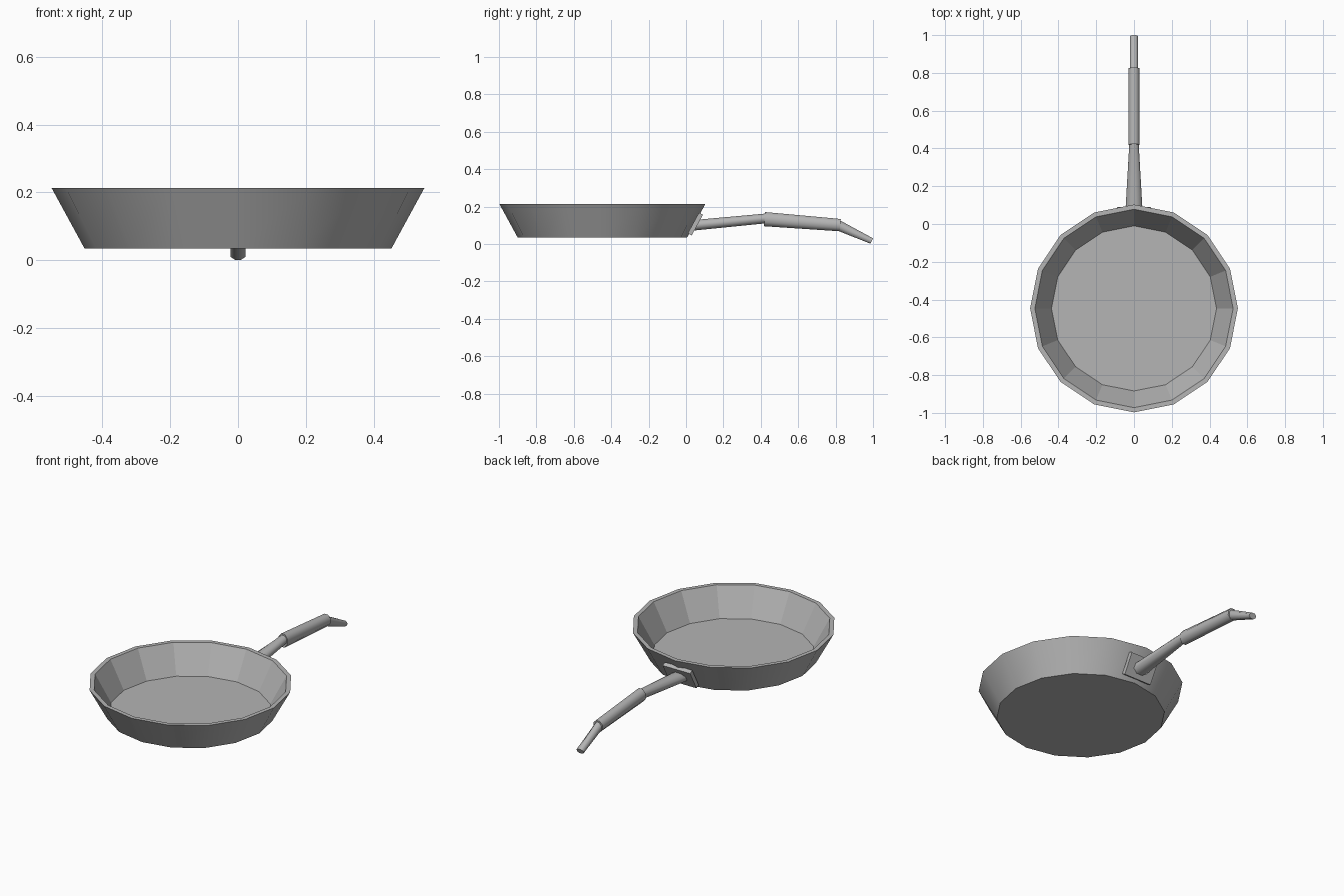
import bpy, bmesh
from math import sin, cos, pi, atan2
from mathutils import Matrix

cube = bpy.data.objects.get("Cube")
if cube:
    bpy.data.objects.remove(cube)

grey = bpy.data.materials.new("grey metal")
grey.use_nodes = True
colour = (0.46, 0.46, 0.46, 1)
grey.diffuse_color = colour
grey.node_tree.nodes["Principled BSDF"].inputs["Base Color"].default_value = colour


def finish(name, bm):
    """Turn a bmesh into a grey object."""
    bmesh.ops.recalc_face_normals(bm, faces=bm.faces)
    mesh = bpy.data.meshes.new(name)
    bm.to_mesh(mesh)
    bm.free()
    mesh.materials.append(grey)
    obj = bpy.data.objects.new(name, mesh)
    bpy.context.collection.objects.link(obj)
    return obj


def loft(name, rings, smooth_bands):
    """Skin a list of point rings and cap both ends."""
    bm = bmesh.new()
    loops = [[bm.verts.new(p) for p in ring] for ring in rings]
    n = len(loops[0])
    for band, (a, b) in enumerate(zip(loops, loops[1:])):
        for i in range(n):
            j = (i + 1) % n
            face = bm.faces.new((a[i], a[j], b[j], b[i]))
            face.smooth = band in smooth_bands
    bm.faces.new(loops[0])
    bm.faces.new(loops[-1])
    return finish(name, bm)


# Pan: outer wall, flat rim, faceted inner wall and floor
PAN_Y, SIDES = -0.447, 16


def pan_ring(radius, z):
    angles = [2 * pi * i / SIDES for i in range(SIDES)]
    return [(radius * cos(a), PAN_Y + radius * sin(a), z) for a in angles]


profile = [(0.453, 0.035), (0.55, 0.213), (0.525, 0.213), (0.437, 0.052)]
loft("pan_body", [pan_ring(r, z) for r, z in profile], {0})

# Mounting plate lying against the sloping back wall
bm = bmesh.new()
bmesh.ops.create_cube(bm, size=1)
slope = Matrix.Rotation(-atan2(0.097, 0.178), 4, 'X')
bm.transform(Matrix.Translation((0, 0.05, 0.107)) @ slope
             @ Matrix.Diagonal((0.18, 0.024, 0.125, 1)))
finish("mounting_plate", bm)


# Handle: three eight-sided tapered sections
def handle_ring(y, z, half_width, half_height, lean):
    ring = []
    for i in range(8):
        a = 2 * pi * (i + 0.5) / 8
        u, v = half_width * cos(a) * 1.08, half_height * sin(a) * 1.08
        ring.append((u, y + v * sin(lean), z + v * cos(lean)))
    return ring


sections = {
    "handle_neck": [(0.04, 0.1, 0.047, 0.028, -0.1), (0.44, 0.138, 0.024, 0.026, -0.1)],
    "handle_grip": [(0.42, 0.133, 0.03, 0.038, 0.08), (0.825, 0.101, 0.03, 0.033, 0.08)],
    "handle_tip": [(0.81, 0.102, 0.022, 0.028, 0.42), (0.993, 0.016, 0.022, 0.016, 0.42)],
}
for name, rings in sections.items():
    loft(name, [handle_ring(*r) for r in rings], {0})
